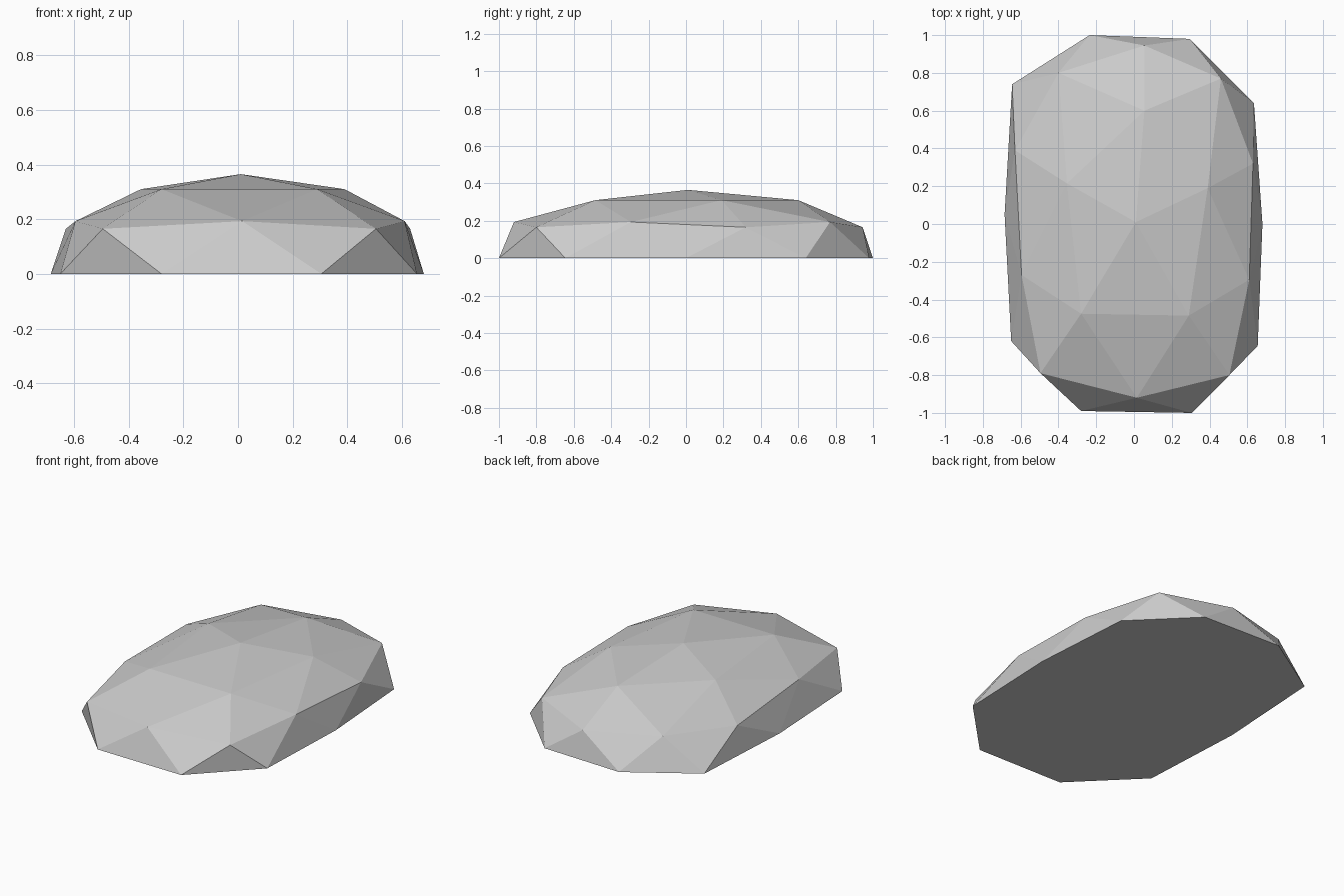
import bpy, bmesh

if "Cube" in bpy.data.objects:
    bpy.data.objects.remove(bpy.data.objects["Cube"])

# Irregular half-icosphere pebble: one apex, three rings of five, ten base corners.
# All rings run counter-clockwise from the front left.
APEX = (0.01, 0.01)
CROWN = [(-.28, -.475), (.29, -.485), (.39, .19), (.055, .60), (-.355, .215)]
SHOULDER = [(-.495, -.79), (.505, -.80), (.63, .32), (.055, .945), (-.63, .39)]
RIDGE = [(.015, -.92), (.61, -.295), (.46, .77), (-.40, .80), (-.595, -.27)]
BASE = [(-.65, -.62), (-.28, -.99), (.305, -1.0), (.655, -.645), (.68, 0.0),
        (.635, .64), (.295, .98), (-.235, 1.0), (-.645, .74), (-.685, .05)]

bm = bmesh.new()


def ring(points, z):
    return [bm.verts.new((x, y, z)) for x, y in points]


top = ring([APEX], 0.365)[0]
A = ring(CROWN, 0.31)
V = ring(SHOULDER, 0.165)
M = ring(RIDGE, 0.193)
E = ring(BASE, 0.0)

# Facets of each fifth of the dome
for k in range(5):
    n = (k + 1) % 5
    e0, e1, e2 = E[2 * k], E[2 * k + 1], E[(2 * k + 2) % 10]
    for tri in ((top, A[k], A[n]), (A[k], M[k], A[n]), (A[k], V[k], M[k]),
                (A[n], M[k], V[n]), (V[k], e0, e1), (V[k], e1, M[k]),
                (M[k], e1, e2), (M[k], e2, V[n])):
        bm.faces.new(tri)

# Flat underside
bm.faces.new(E[::-1])
bmesh.ops.recalc_face_normals(bm, faces=bm.faces)

mesh = bpy.data.meshes.new("rock")
bm.to_mesh(mesh)
bm.free()
bpy.context.collection.objects.link(bpy.data.objects.new("rock", mesh))
